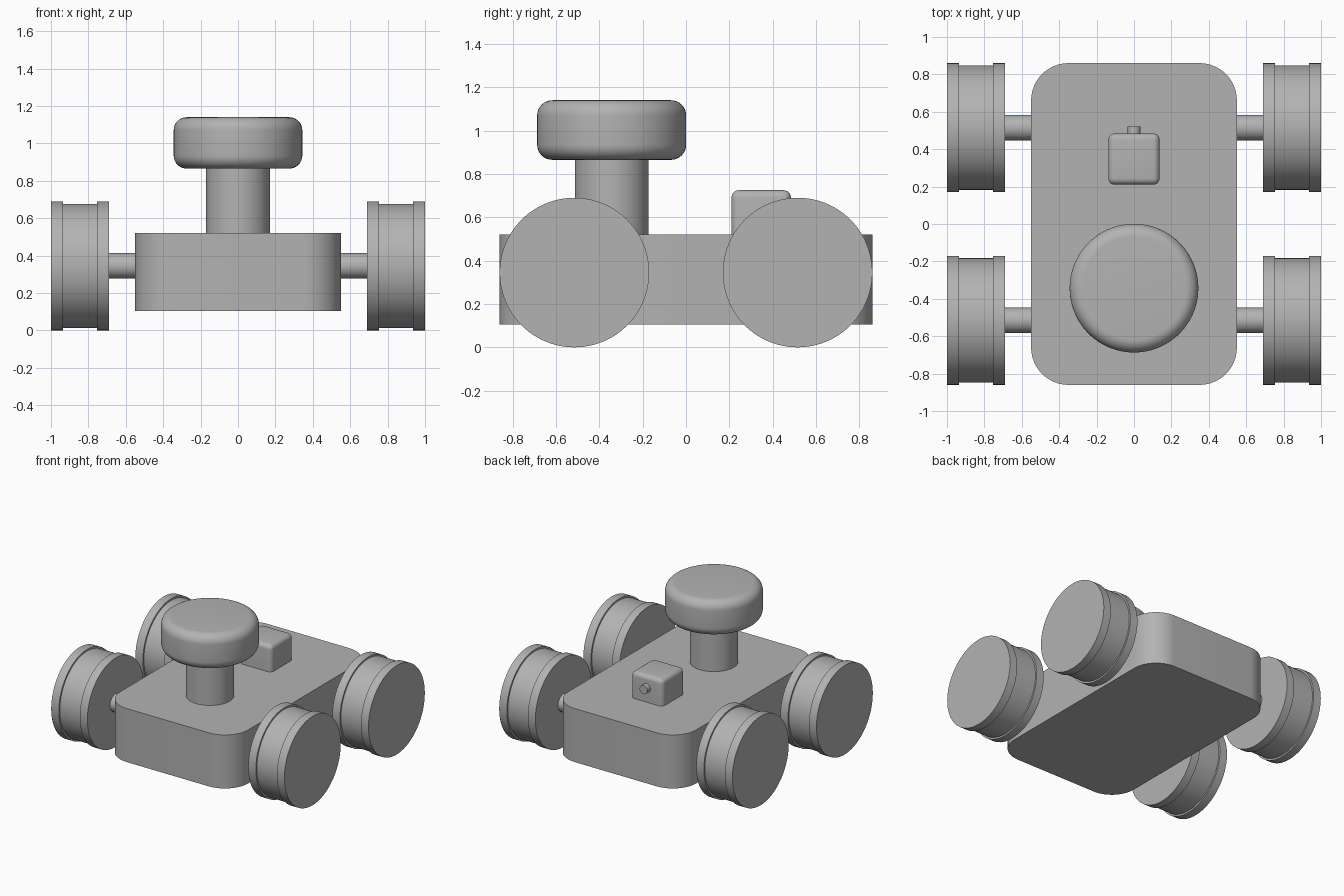
import bpy
import bmesh
from math import pi, radians
from mathutils import Matrix, Vector

if "Cube" in bpy.data.objects:
    bpy.data.objects.remove(bpy.data.objects["Cube"], do_unlink=True)

grey = bpy.data.materials.new("plain_grey")
grey.use_nodes = True
GREY = (0.45, 0.45, 0.45, 1)
grey.diffuse_color = GREY
grey.node_tree.nodes["Principled BSDF"].inputs["Base Color"].default_value = GREY


def finish(name, bm, angle=30):
    bmesh.ops.recalc_face_normals(bm, faces=bm.faces)
    mesh = bpy.data.meshes.new(name)
    bm.to_mesh(mesh)
    bm.free()
    mesh.materials.append(grey)
    ob = bpy.data.objects.new(name, mesh)
    bpy.context.collection.objects.link(ob)
    bpy.ops.object.select_all(action='DESELECT')
    ob.select_set(True)
    bpy.context.view_layer.objects.active = ob
    bpy.ops.object.shade_smooth_by_angle(angle=radians(angle))
    return ob


def box(size, centre):
    bm = bmesh.new()
    bmesh.ops.create_cube(bm, size=1)
    bmesh.ops.scale(bm, vec=size, verts=bm.verts)
    bmesh.ops.translate(bm, vec=centre, verts=bm.verts)
    return bm


def round_edges(bm, rule, radius, segments):
    edges = [e for e in bm.edges if rule(e)]
    bmesh.ops.bevel(bm, geom=edges, offset=radius, segments=segments,
                    profile=0.5, affect='EDGES', clamp_overlap=True)


def lathe(name, profile, origin, axis, steps=96):
    """Spin a (radius, height) profile into a closed solid along an axis."""
    bm = bmesh.new()
    rings = []
    for r, h in profile:
        rings.append([bm.verts.new(Matrix.Rotation(2 * pi * i / steps, 3, 'Z') @ Vector((r, 0, h)))
                      for i in range(steps)])
    for a, b in zip(rings, rings[1:]):
        for i in range(steps):
            j = (i + 1) % steps
            bm.faces.new((a[i], a[j], b[j], b[i]))
    bm.faces.new(rings[0])
    bm.faces.new(rings[-1])
    turn = Vector((0, 0, 1)).rotation_difference(Vector(axis)).to_matrix().to_4x4()
    bmesh.ops.transform(bm, matrix=Matrix.Translation(origin) @ turn, verts=bm.verts)
    return finish(name, bm)


def is_upright(edge):
    a, b = edge.verts
    return abs(a.co.z - b.co.z) > 0.1


# Chassis block with rounded corners
bm = box((1.1, 1.72, 0.415), (0, 0, 0.3125))
round_edges(bm, is_upright, 0.2, 16)
finish("chassis", bm)

# Post and rounded cap
POST_Y = -0.343
lathe("post", [(0.17, 0.5), (0.17, 0.9)], (0, POST_Y, 0), (0, 0, 1))
bm = bmesh.new()
bmesh.ops.create_cone(bm, cap_ends=True, segments=96, radius1=0.344, radius2=0.344, depth=0.275)
bmesh.ops.translate(bm, vec=(0, POST_Y, 1.0025), verts=bm.verts)
round_edges(bm, lambda e: not is_upright(e), 0.07, 8)
finish("cap", bm)

# Small rounded box with a knob on its back
bm = box((0.274, 0.274, 0.206), (0, 0.347, 0.622))
round_edges(bm, lambda e: max(v.co.z for v in e.verts) > 0.6, 0.034, 6)
finish("rear_box", bm)
lathe("rear_knob", [(0.034, 0), (0.034, 0.055)], (0, 0.465, 0.63), (0, 1, 0), 32)

# Wheels with raised rims, and their axles
R = 0.345
WHEEL = [(R, 0), (R, 0.065), (R - 0.013, 0.065), (R - 0.013, 0.245),
         (R, 0.245), (R, 0.31)]
for end, y in (("front", -0.515), ("rear", 0.515)):
    for side, s in (("left", 1), ("right", -1)):
        lathe(f"{end}_{side}_wheel", WHEEL, (s * 0.69, y, R), (s, 0, 0))
    lathe(f"{end}_axle", [(0.068, -0.7), (0.068, 0.7)], (0, y, R), (1, 0, 0), 48)
